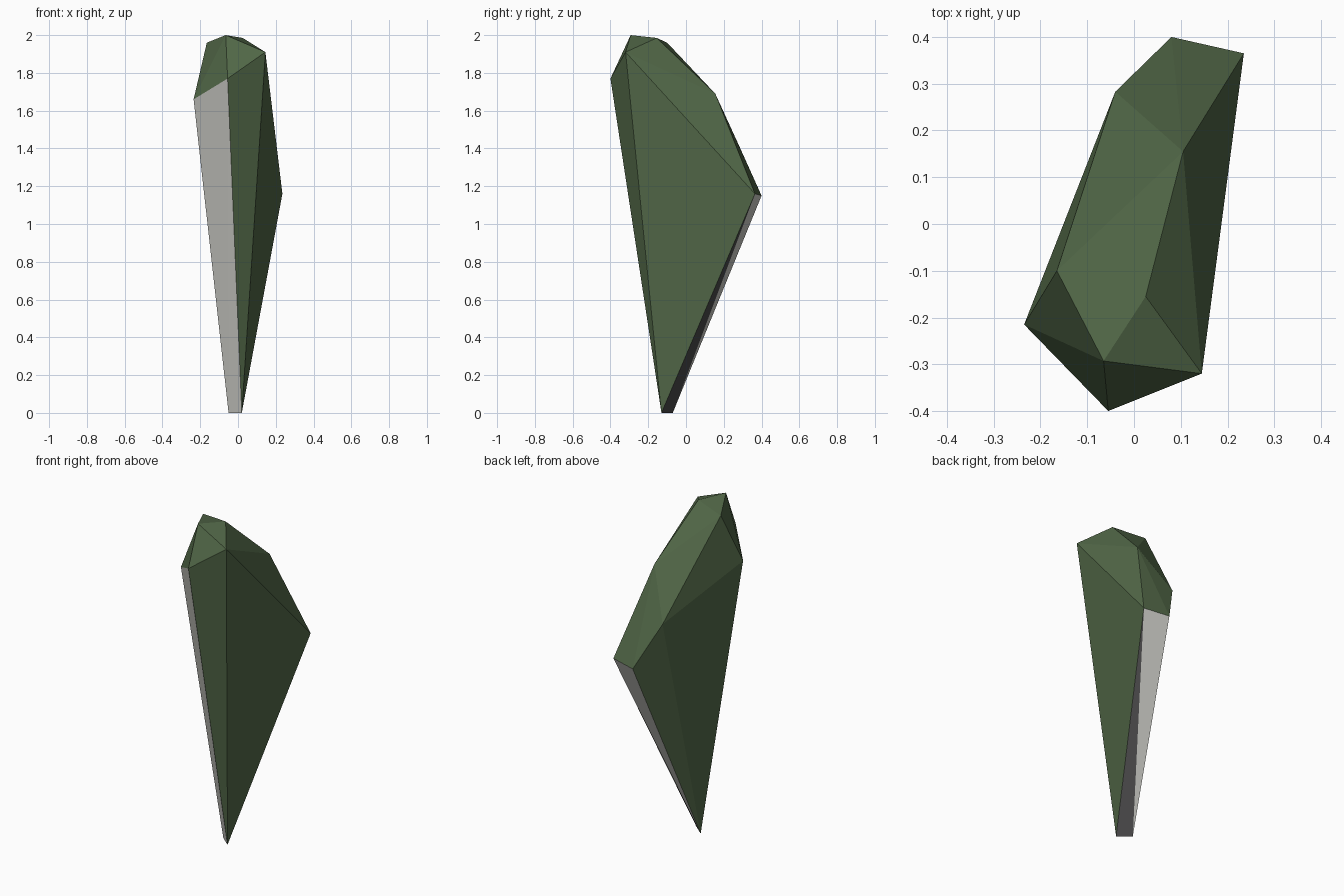
import bpy, bmesh

if "Cube" in bpy.data.objects:
    bpy.data.objects.remove(bpy.data.objects["Cube"])

def material(name, col):
    m = bpy.data.materials.new(name)
    m.diffuse_color = (*col, 1)
    m.use_nodes = True
    m.node_tree.nodes["Principled BSDF"].inputs["Base Color"].default_value = m.diffuse_color
    return m

# corner points of the faceted shard
P = dict(
    toe_l=(-0.05, -0.07, 0), toe_r=(0.02, -0.13, 0),
    back_l=(0.08, 0.40, 1.15), back_r=(0.235, 0.365, 1.16),
    slope_l=(-0.04, 0.283, 1.41), slope_r=(0.105, 0.155, 1.69),
    crown_l=(-0.165, -0.10, 1.96), crown_r=(0.025, -0.155, 1.985),
    peak=(-0.065, -0.293, 2.0), shoulder=(0.145, -0.32, 1.91),
    front_l=(-0.235, -0.215, 1.66), front_r=(-0.055, -0.40, 1.77))

# the shard is the convex wrap of its corners
bm = bmesh.new()
V = {n: bm.verts.new(co) for n, co in P.items()}
bmesh.ops.convex_hull(bm, input=bm.verts[:])
bmesh.ops.recalc_face_normals(bm, faces=bm.faces[:])

# bare facets: pale front strip, pale back strip, dark back strip
strips = [({"front_l", "front_r", "toe_l", "toe_r"}, 1),
          ({"back_l", "back_r", "toe_l"}, 1),
          ({"back_r", "toe_l", "toe_r"}, 2)]
for f in bm.faces:
    names = {n for n, v in V.items() if v in f.verts}
    for s, i in strips:
        if names <= s:
            f.material_index = i

me = bpy.data.meshes.new("shard")
bm.to_mesh(me)
bm.free()
for m in (material("moss green", (0.084, 0.138, 0.064)),
          material("pale grey", (0.60, 0.60, 0.56)),
          material("dark grey", (0.065, 0.063, 0.065))):
    me.materials.append(m)
bpy.context.collection.objects.link(bpy.data.objects.new("shard", me))
